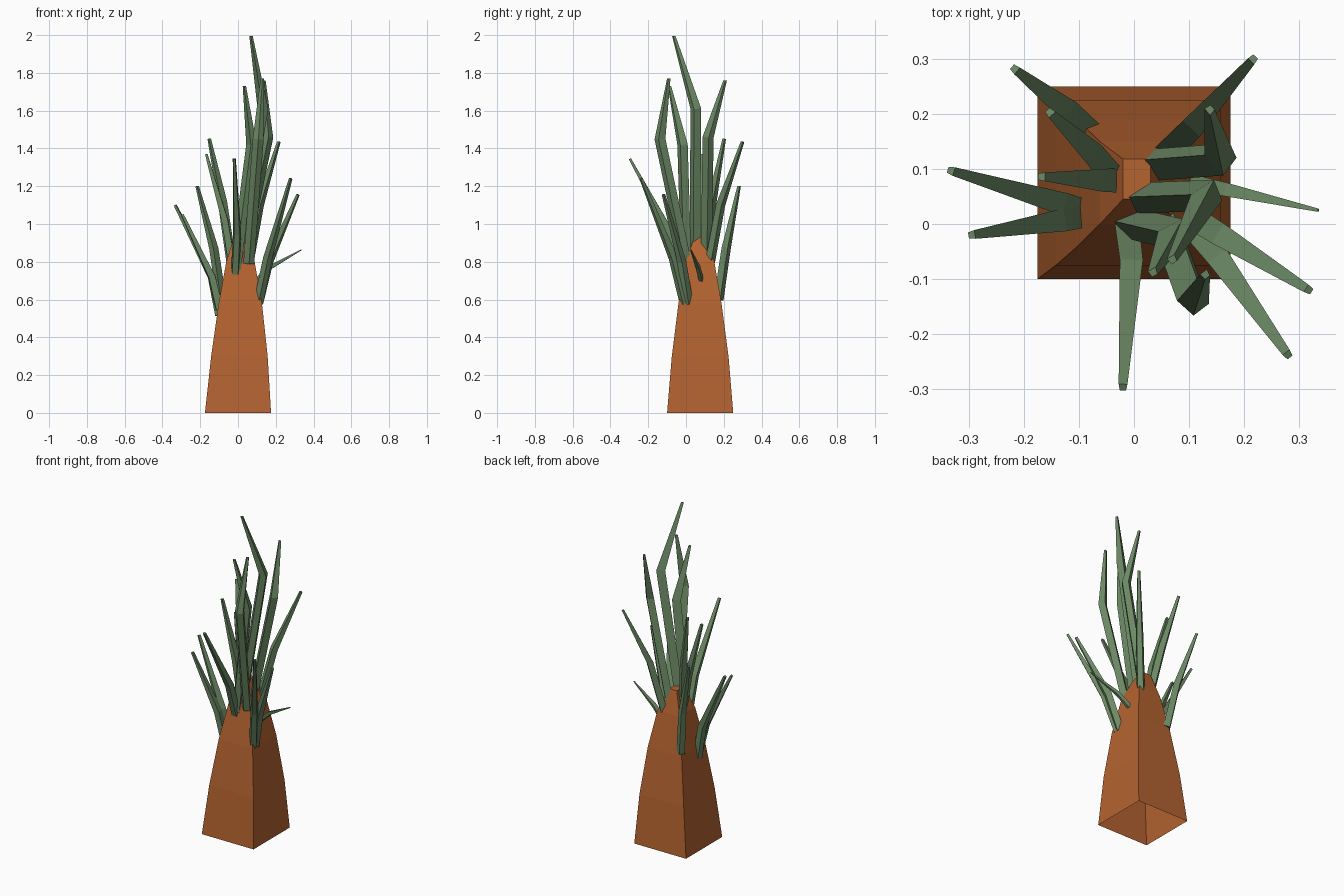
import bpy, bmesh, math
from mathutils import Vector

if "Cube" in bpy.data.objects:
    bpy.data.objects.remove(bpy.data.objects["Cube"])


def material(name, rgb):
    m = bpy.data.materials.new(name)
    m.diffuse_color = (*rgb, 1)
    m.use_nodes = True
    m.node_tree.nodes["Principled BSDF"].inputs["Base Color"].default_value = m.diffuse_color
    return m


BARK = material("orange_bark", (0.46, 0.125, 0.03))
LEAF = material("grey_green_leaf", (0.15, 0.25, 0.13))


def loft(name, rings, mat, cap_start, cap_end):
    """Skin a list of equal-sized rings, flat shaded."""
    bm = bmesh.new()
    rows = [[bm.verts.new(p) for p in r] for r in rings]
    n = len(rows[0])
    for a, b in zip(rows, rows[1:]):
        for i in range(n):
            j = (i + 1) % n
            bm.faces.new((a[i], a[j], b[j], b[i]))
    if cap_start:
        bm.faces.new(rows[0][::-1])
    if cap_end:
        bm.faces.new(rows[-1])
    me = bpy.data.meshes.new(name)
    bm.to_mesh(me)
    bm.free()
    me.materials.append(mat)
    ob = bpy.data.objects.new(name, me)
    bpy.context.collection.objects.link(ob)
    return ob


# Trunk: square tapering tube, open underneath (z, x0, x1, y0, y1)
sections = [(0.0, -.175, .175, -.10, .25),
            (0.30, -.142, .157, -.075, .225),
            (0.58, -.102, .127, -.04, .188),
            (0.80, -.062, .088, .0, .15),
            (0.935, -.02, .03, .045, .118)]
loft("trunk", [[(x0, y0, z), (x1, y0, z), (x1, y1, z), (x0, y1, z)]
               for z, x0, x1, y0, y1 in sections], BARK, False, True)


# Leaves: four-sided blades with a bend, thick at the root and narrow at the tip
def leaf(name, root, knee, tip, w_root, w_knee, w_tip=0.016):
    pts = [Vector(p) for p in (root, knee, tip)]
    axis = (pts[2] - pts[0]).normalized()
    out = Vector((axis.x, axis.y, 0)).normalized()
    side = Vector((-out.y, out.x, 0))
    up = axis.cross(side).normalized()
    rings = []
    for p, w in zip(pts, (w_root, w_knee, w_tip)):
        s, u = side * w / 2, up * w * 0.4
        rings.append([p + s * 1.0 + u, p - s * 1.0 + u,
                      p - s * 0.7 - u, p + s * 0.7 - u])
    ob = loft(name, rings, LEAF, True, True)
    bm = bmesh.new()
    bm.from_mesh(ob.data)
    bmesh.ops.recalc_face_normals(bm, faces=bm.faces)
    bm.to_mesh(ob.data)
    bm.free()


# Tall bent centre leaves
tall = [((.0, .045, .80), (.135, .05, 1.61), (.07, -.065, 1.995)),
        ((.06, .0, .79), (.11, -.14, 1.45), (.13, -.092, 1.77)),
        ((-.01, .0, .76), (.075, -.02, 1.42), (.035, -.088, 1.73)),
        ((.03, .11, .83), (.16, .12, 1.46), (.138, .208, 1.76))]
for i, (a, b, c) in enumerate(tall):
    leaf(f"tall_leaf_{i + 1}", a, b, c, .05, .05)

# Shorter leaves fanning outwards
outer = [((-.09, .175, .60), (-.13, .215, .87), (-.217, .282, 1.20)),
         ((.06, .13, .80), (.115, .185, 1.10), (.217, .30, 1.435)),
         ((-.10, .025, .52), (-.14, .04, .72), (-.333, .097, 1.10)),
         ((-.10, .015, .55), (-.14, .005, .72), (-.295, -.02, 1.05)),
         ((-.03, .08, .78), (-.07, .08, 1.02), (-.168, .086, 1.37)),
         ((-.035, .08, .78), (-.085, .14, 1.12), (-.153, .203, 1.45)),
         ((.11, .01, .58), (.165, -.025, .80), (.318, -.12, 1.155)),
         ((.11, -.01, .58), (.16, -.07, .82), (.28, -.238, 1.24)),
         ((-.015, .0, .74), (-.005, -.08, .95), (-.02, -.297, 1.345))]
for i, (a, b, c) in enumerate(outer):
    leaf(f"outer_leaf_{i + 1}", a, b, c, .045, .042)

# Small low sprout on the right
leaf("side_sprout", (.095, .08, .70), (.17, .062, .77), (.335, .025, .863),
     .025, .025, .006)
